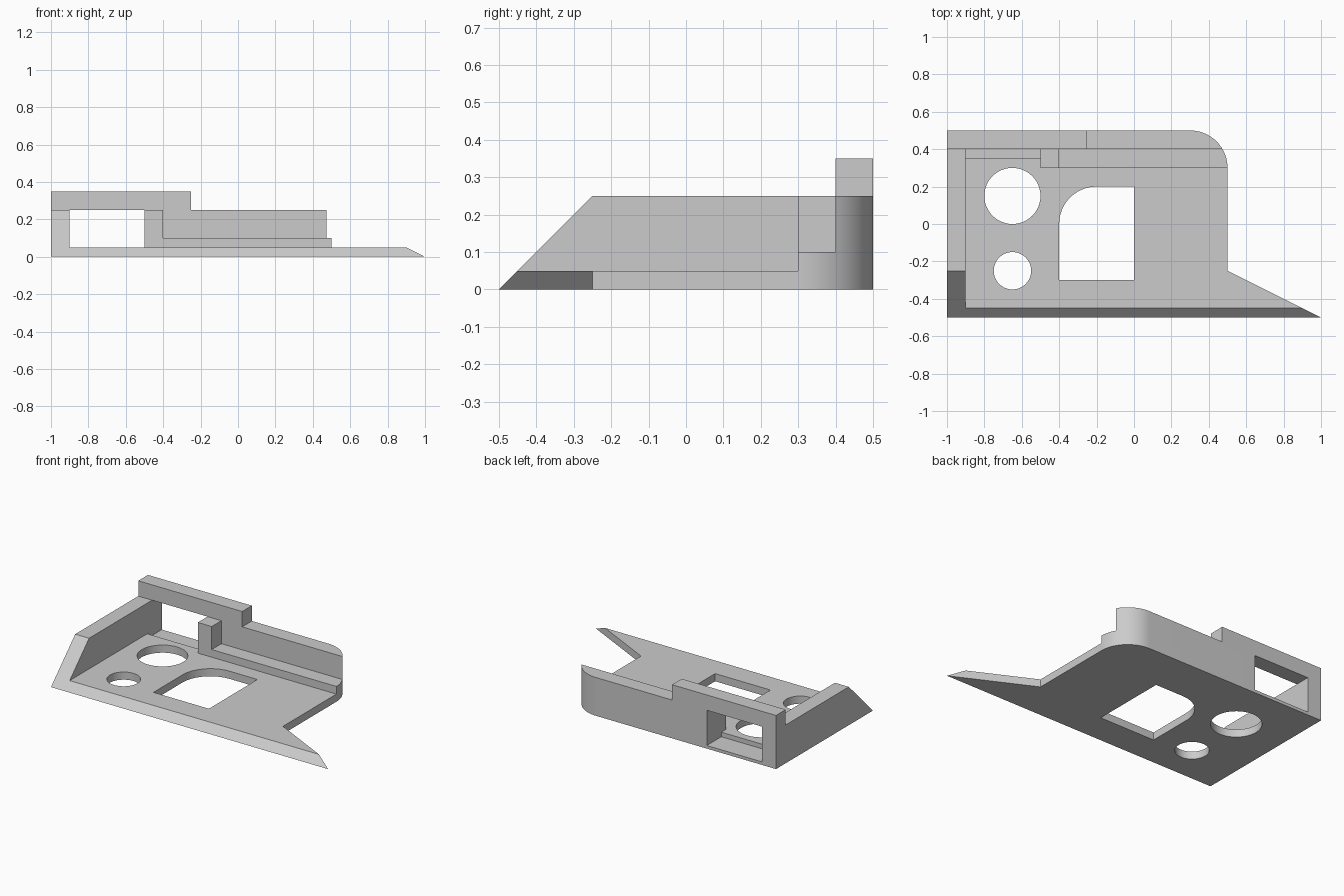
import bpy
import bmesh
from math import cos, sin, pi, radians
from mathutils import Vector

cube = bpy.data.objects.get("Cube")
if cube:
    bpy.data.objects.remove(cube, do_unlink=True)

grey = bpy.data.materials.new("plain grey")
grey.use_nodes = True
colour = (0.6, 0.6, 0.6, 1)
grey.diffuse_color = colour
grey.node_tree.nodes["Principled BSDF"].inputs["Base Color"].default_value = colour


def arc(cx, cy, r, start, end, steps):
    """Points along an arc, angles in degrees."""
    angles = [radians(start + (end - start) * i / steps) for i in range(steps + 1)]
    return [(cx + r * cos(a), cy + r * sin(a)) for a in angles]


def prism(name, points, low, high, along_x=False):
    """Extrude an outline along z, or a (y, z) outline along x."""
    bm = bmesh.new()
    place = (lambda a, b: (low, a, b)) if along_x else (lambda a, b: (a, b, low))
    face = bm.faces.new([bm.verts.new(place(a, b)) for a, b in points])
    grown = bmesh.ops.extrude_face_region(bm, geom=[face])
    shift = Vector((high - low, 0, 0) if along_x else (0, 0, high - low))
    moved = [v for v in grown["geom"] if isinstance(v, bmesh.types.BMVert)]
    bmesh.ops.translate(bm, vec=shift, verts=moved)
    bmesh.ops.recalc_face_normals(bm, faces=bm.faces)
    mesh = bpy.data.meshes.new(name)
    bm.to_mesh(mesh)
    bm.free()
    mesh.materials.append(grey)
    obj = bpy.data.objects.new(name, mesh)
    bpy.context.collection.objects.link(obj)
    return obj


def box(name, x0, x1, y0, y1, z0, z1):
    return prism(name, [(x0, y0), (x1, y0), (x1, y1), (x0, y1)], z0, z1)


# Solid block with the rounded back corner and the pointed front tip
outline = [(-1, -0.5), (1, -0.5), (0.5, -0.25)]
outline += arc(0.3, 0.3, 0.2, 0, 90, 24) + [(-1, 0.5)]
body = prism("bracket_body", outline, 0, 0.35)

FAR = 2
cutters = [
    # Space above the walls, leaving the raised part of the back wall
    box("low_wall_cut", -0.25, FAR, -FAR, FAR, 0.25, FAR),
    box("side_wall_top_cut", -FAR, FAR, -FAR, 0.4, 0.25, FAR),
    # Floor, leaving the side wall, post and back ledge
    box("floor_cut", -0.9, FAR, -FAR, 0.3, 0.05, FAR),
    box("floor_corner_cut", -0.9, -0.5, -FAR, 0.4, 0.05, FAR),
    box("ledge_cut", -0.4, FAR, 0.2, 0.4, 0.1, FAR),
    # Window with its sunken sill
    box("window_cut", -0.9, -0.5, 0.35, FAR, 0.02, 0.25),
    # Sloped front edge
    prism("front_slope_cut", [(-0.6, -0.1), (0.1, 0.6), (-0.6, 0.6)], -FAR, FAR, True),
    # Round holes and the opening with one rounded corner
    prism("large_hole_cut", arc(-0.65, 0.15, 0.15, 0, 360, 48)[:-1], -1, 0.2),
    prism("small_hole_cut", arc(-0.65, -0.25, 0.1, 0, 360, 48)[:-1], -1, 0.2),
    prism("opening_cut", [(-0.4, -0.3), (0, -0.3), (0, 0.2)]
          + arc(-0.2, 0, 0.2, 90, 180, 24), -1, 0.2),
]

bpy.ops.object.select_all(action="DESELECT")
bpy.context.view_layer.objects.active = body
body.select_set(True)
for cutter in cutters:
    cutter.hide_render = True
    mod = body.modifiers.new(cutter.name, "BOOLEAN")
    mod.operation = "DIFFERENCE"
    mod.solver = "EXACT"
    mod.object = cutter
    bpy.ops.object.modifier_apply(modifier=mod.name)
    bpy.data.objects.remove(cutter, do_unlink=True)

bpy.ops.object.shade_smooth_by_angle(angle=radians(30))
